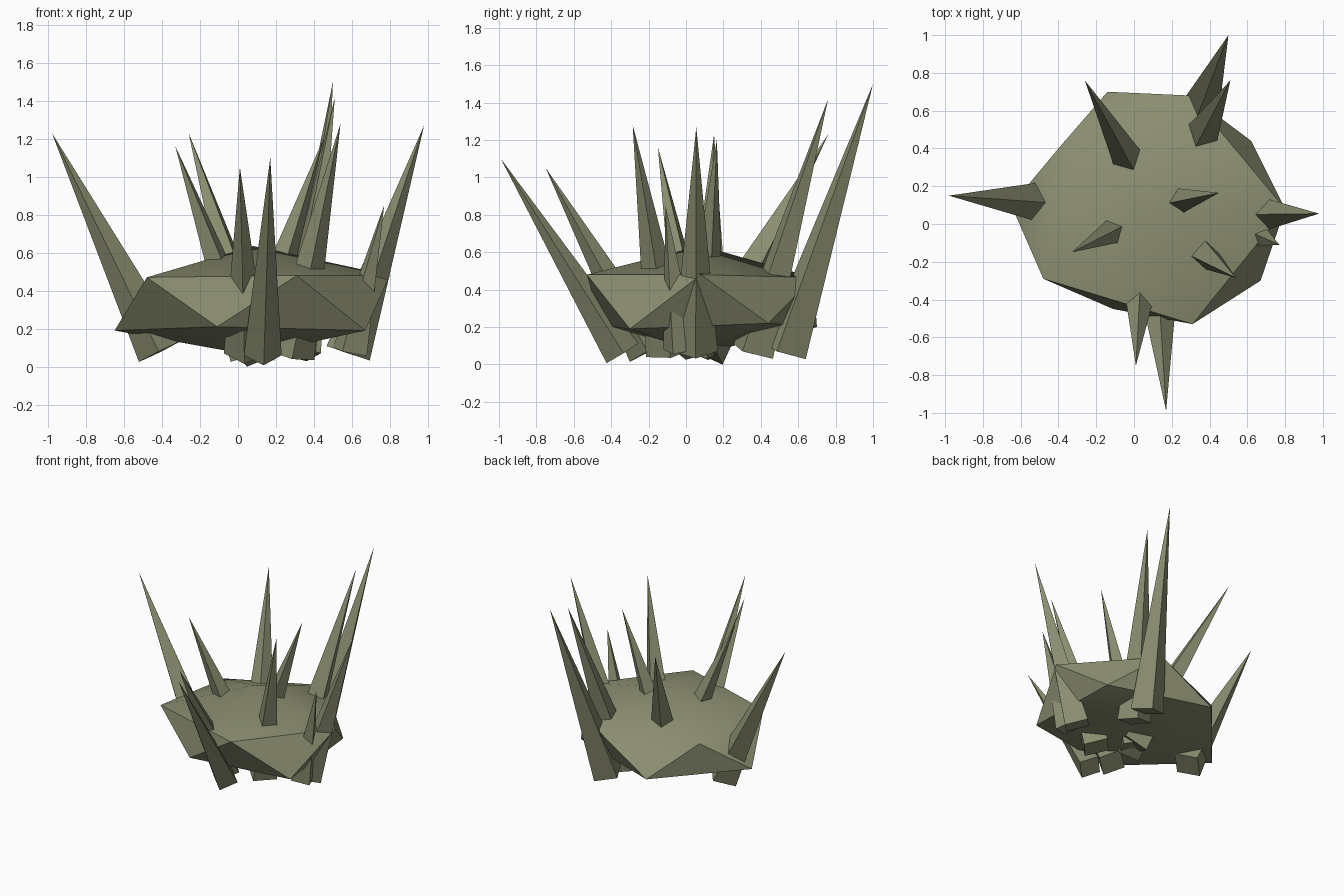
import bpy, math
from mathutils import Vector

cube = bpy.data.objects.get("Cube")
if cube:
    bpy.data.objects.remove(cube, do_unlink=True)

# Single stone colour
stone = bpy.data.materials.new("olive_stone")
stone.use_nodes = True
COLOUR = (0.26, 0.27, 0.165, 1)
stone.diffuse_color = COLOUR
stone.node_tree.nodes["Principled BSDF"].inputs["Base Color"].default_value = COLOUR


def make_object(name, verts, faces):
    mesh = bpy.data.meshes.new(name)
    mesh.from_pydata(verts, [], faces)
    mesh.materials.append(stone)
    obj = bpy.data.objects.new(name, mesh)
    bpy.context.collection.objects.link(obj)
    return obj


# Body: squashed, uneven icosahedron made of a top, two rings of five and a bottom
upper = [(0.8, 0.08, 0.48), (0.3, 0.68, 0.465), (-0.4, 0.4, 0.44),
         (-0.48, -0.29, 0.47), (0.31, -0.53, 0.48)]
lower = [(0.62, 0.44, 0.22), (-0.14, 0.7, 0.2), (-0.65, 0.1, 0.19),
         (-0.11, -0.45, 0.21), (0.67, -0.3, 0.19)]
verts = upper + lower + [(0.08, 0.08, 0.635), (0.07, 0.08, 0.06)]
top, bottom = 10, 11
faces = []
for i in range(5):
    j = (i + 1) % 5
    faces += [(top, i, j), (i, i + 5, j), (j, i + 5, j + 5), (bottom, j + 5, i + 5)]
body = make_object("body", verts, faces)
bpy.ops.object.select_all(action='DESELECT')
bpy.context.view_layer.objects.active = body
body.select_set(True)
bpy.ops.object.shade_smooth_by_angle(angle=math.radians(40))
body.select_set(False)


# Spike: four-sided pyramid from a buried base to its tip, one corner leaning inwards
def spike(name, base, tip, radius, roll=0):
    base, tip = Vector(base), Vector(tip)
    axis = (tip - base).normalized()
    side = axis.cross(Vector((0, 0, 1))).normalized()
    inward = side.cross(axis)
    corners = []
    for k in range(4):
        a = math.radians(roll) + k * math.pi / 2
        corners.append(base + radius * (math.cos(a) * inward + math.sin(a) * side))
    # wind the sides so that they face outwards
    sides = [((k + 1) % 4, k, 4) for k in range(4)]
    make_object(name, corners + [tip], sides + [(0, 1, 2, 3)])


spike("right_spike", (-0.41, 0.11, 0.08), (-0.98, 0.15, 1.23), 0.125)
spike("left_spike", (0.58, 0.05, 0.07), (0.98, 0.055, 1.27), 0.12)
spike("left_small_spike", (0.59, -0.03, 0.08), (0.77, -0.11, 0.85), 0.1)
spike("front_long_spike", (0.13, -0.34, 0.06), (0.17, -0.99, 1.1), 0.1)
spike("front_short_spike", (0.04, -0.2, 0.07), (0.01, -0.75, 1.05), 0.115)
spike("back_long_spike", (0.32, 0.53, 0.07), (0.5, 1.0, 1.5), 0.125)
spike("back_short_spike", (0.3, 0.36, 0.07), (0.51, 0.76, 1.42), 0.125)
spike("back_right_spike", (0.1, 0.1, 0.07), (-0.26, 0.76, 1.23), 0.13)
spike("top_right_spike", (0.06, 0.05, 0.07), (-0.33, -0.15, 1.16), 0.12)
spike("top_left_spike", (0.08, 0.09, 0.07), (0.45, 0.165, 1.2), 0.12)
spike("top_front_spike", (0.28, -0.09, 0.06), (0.54, -0.285, 1.28), 0.125, roll=40)
